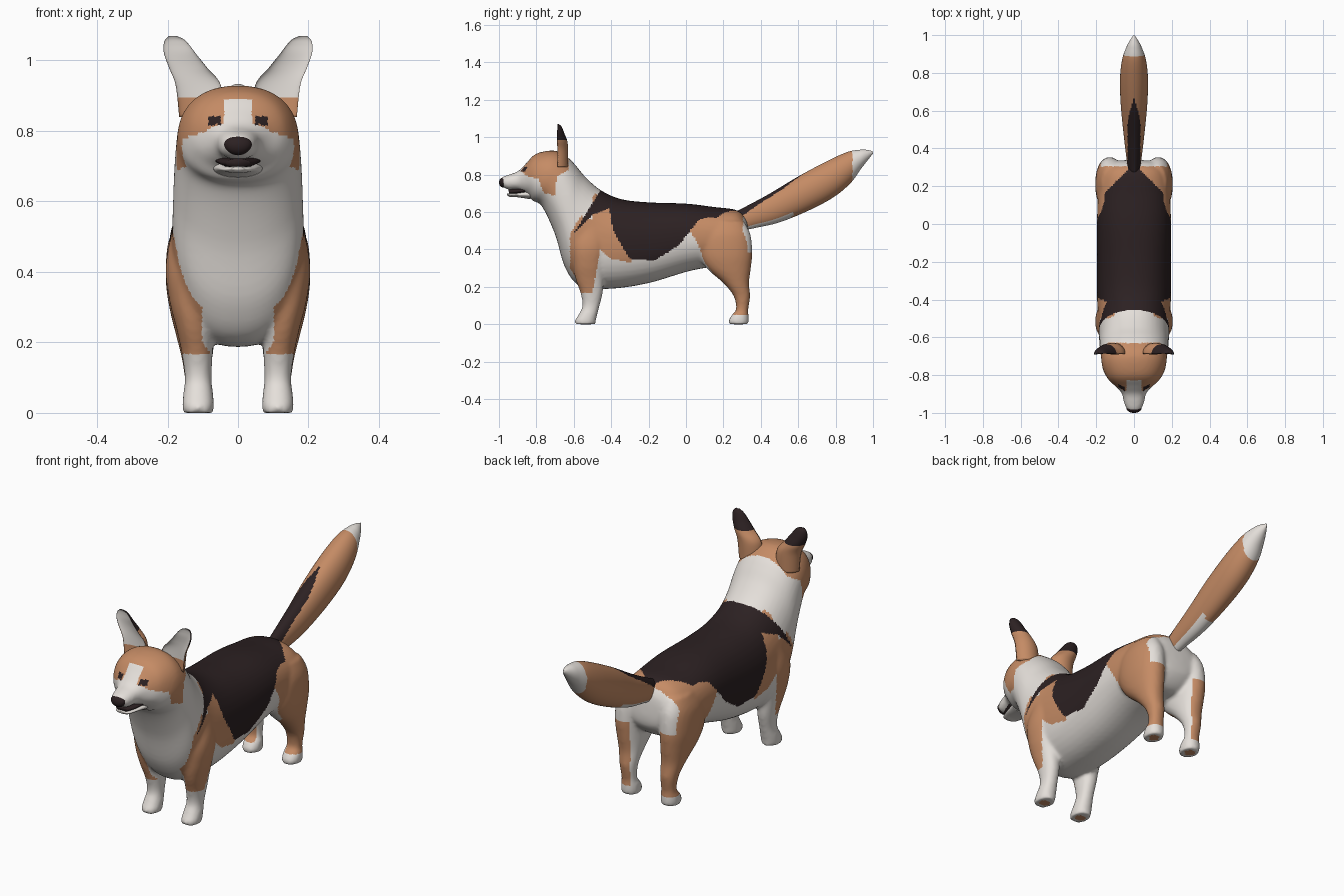
import bpy, bmesh, math
from mathutils import Vector

if "Cube" in bpy.data.objects:
    bpy.data.objects.remove(bpy.data.objects["Cube"])


def material(name, rgb):
    m = bpy.data.materials.new(name)
    m.diffuse_color = (*rgb, 1)
    m.use_nodes = True
    m.node_tree.nodes["Principled BSDF"].inputs["Base Color"].default_value = m.diffuse_color
    return m


MATS = [material("cream_white", (0.78, 0.74, 0.70)),
        material("tan_orange", (0.56, 0.26, 0.13)),
        material("dark_brown", (0.025, 0.015, 0.016))]
WHITE, TAN, DARK = 0, 1, 2


def lerp(table, t):
    """Piecewise linear lookup in a list of (t, value)."""
    if t <= table[0][0]:
        return table[0][1]
    for (a, u), (b, v) in zip(table, table[1:]):
        if t <= b:
            return u + (v - u) * (t - a) / (b - a)
    return table[-1][1]


def loft(bm, rings, seg=40, steps=6, power=2.0, front=1.0):
    """Skin rings (cx, y1, z1, y2, z2, half_width); each spans two y-z points."""
    R = [rings[0]] + list(rings) + [rings[-1]]
    dense = []
    for i in range(1, len(R) - 2):
        for k in range(steps):
            t = k / steps
            dense.append([0.5 * (2 * b + (c - a) * t + (2 * a - 5 * b + 4 * c - d) * t * t
                                 + (3 * b - a - 3 * c + d) * t ** 3)
                          for a, b, c, d in zip(*R[i - 1:i + 3])])
    dense.append(rings[-1])
    loops = []
    for cx, y1, z1, y2, z2, hw in dense:
        loop = []
        for j in range(seg):
            c, s = math.cos(math.tau * j / seg), math.sin(math.tau * j / seg)
            u = math.copysign(abs(c) ** (2 / power), c)
            v = math.copysign(abs(s) ** (2 / power), s)
            if v > 0:
                v *= front
            loop.append(bm.verts.new((cx + hw * u, (y1 + y2) / 2 + v * (y1 - y2) / 2,
                                      (z1 + z2) / 2 + v * (z1 - z2) / 2)))
        loops.append(loop)
    faces = [bm.faces.new((a[j], a[(j + 1) % seg], b[(j + 1) % seg], b[j]))
             for a, b in zip(loops, loops[1:]) for j in range(seg)]
    faces += [bm.faces.new(loops[0]), bm.faces.new(loops[-1])]
    bmesh.ops.recalc_face_normals(bm, faces=faces)


def finish(bm, name, rule, fuse=False):
    """Make the object, optionally fuse its shells, then colour faces by rule."""
    me = bpy.data.meshes.new(name)
    bm.to_mesh(me)
    bm.free()
    ob = bpy.data.objects.new(name, me)
    bpy.context.collection.objects.link(ob)
    if fuse:
        rm = ob.modifiers.new("fuse", 'REMESH')
        rm.mode, rm.voxel_size = 'VOXEL', 0.009
        sm = ob.modifiers.new("soften", 'SMOOTH')
        sm.factor, sm.iterations = 0.5, 8
        dg = bpy.context.evaluated_depsgraph_get()
        new = bpy.data.meshes.new_from_object(ob.evaluated_get(dg))
        ob.modifiers.clear()
        ob.data = me = new
        low = min(v.co.z for v in me.vertices)
        for v in me.vertices:
            v.co.z -= low
    me.materials.clear()
    for m in MATS:
        me.materials.append(m)
    for p in me.polygons:
        p.use_smooth = True
        p.material_index = rule(p.center, p.normal)
    me.update()
    return ob


# Coat pattern: outlines read as z against y (or x against z for the chest)
HEAD = [(-.88, .82), (-.855, .795), (-.79, .775), (-.76, .70), (-.70, .69), (-.69, .79), (-.62, .83)]
SADDLE = [(-.61, .47), (-.50, .585), (-.41, .62), (-.39, .50), (-.30, .35), (-.17, .34),
          (-.04, .42), (.07, .56), (.12, .57)]
SHOULDER = [(-.65, .17), (-.50, .17), (-.46, .40), (-.40, .35), (-.30, .33)]
CHEST = [(.17, .08), (.2, .10), (.3, .10), (.37, .14), (.42, .16), (.5, .175), (.6, .185)]
HAUNCH = [(.02, .50), (.06, .44), (.10, .33), (.20, .20), (.24, .05)]


def coat(c, n):
    x, y, z = abs(c.x), c.y, c.z
    if z < .012 and n.z < -.8:                                   # paw pads
        return TAN if math.hypot(x - .113, min(abs(y - .285), abs(y + .54))) < .025 else WHITE
    if z > .66 and y < -.63:                                     # face mask
        if y < -.78 and abs(x - .065) < .019 and abs(z - .83) < .012:
            return DARK                                          # eyes
        if y < -.885 or z < lerp(HEAD, y) or (x < .04 and z < .89 and y < -.76):
            return WHITE
        return TAN
    if (-.62 < y < .31 and z > lerp(SADDLE, y) and y > -.61 + (z - .47) * .62
            and (y < .1 or x < max(.03, .32 - y))):
        return DARK
    if y > .305 and z > .38 and x < .175:                        # rump patch
        return WHITE
    if -.62 < y < -.29 and z > lerp(SHOULDER, y):
        return TAN if x > (lerp(CHEST, z) if y < -.5 else .1) and y > -.61 + (z - .5) * .62 else WHITE
    if y > .02 and z > lerp(HAUNCH, y) and (x > .088 or z > .5):
        return TAN
    return WHITE


# Body: torso, neck and head in one skin, plus legs, fused together
bm = bmesh.new()
loft(bm, [(0, .335, .50, .34, .44, .03), (0, .32, .56, .33, .38, .12), (0, .27, .61, .27, .32, .175),
          (0, .15, .627, .17, .31, .19), (0, 0, .645, .02, .285, .196), (0, -.2, .652, -.2, .22, .196),
          (0, -.35, .67, -.40, .19, .196), (0, -.46, .72, -.56, .20, .19),
          (0, -.54, .79, -.645, .30, .186), (0, -.59, .85, -.70, .48, .182),
          (0, -.63, .89, -.77, .63, .175), (0, -.70, .928, -.82, .66, .166),
          (0, -.80, .912, -.845, .69, .135), (0, -.86, .855, -.875, .705, .088),
          (0, -.90, .817, -.90, .718, .064), (0, -.95, .799, -.95, .720, .052),
          (0, -.982, .787, -.977, .733, .038), (0, -.993, .775, -.990, .75, .022)], power=2.25)
FRONT_LEG = [(.55, -.58, -.42, .125, .055), (.42, -.61, -.42, .135, .07), (.32, -.605, -.435, .132, .063),
             (.24, -.59, -.44, .124, .051), (.17, -.565, -.445, .116, .044), (.10, -.553, -.462, .113, .038),
             (.05, -.575, -.475, .113, .043), (.02, -.594, -.482, .113, .045), (0, -.592, -.484, .113, .043)]
HIND_LEG = [(.55, .12, .31, .12, .05), (.48, .07, .345, .125, .074), (.38, .07, .354, .128, .077),
            (.30, .11, .347, .125, .07), (.22, .20, .337, .12, .056), (.15, .255, .343, .116, .043),
            (.08, .268, .333, .113, .037), (.05, .245, .334, .113, .043), (.02, .228, .335, .113, .045),
            (0, .231, .333, .113, .043)]
for side in (-1, 1):
    for leg in (FRONT_LEG, HIND_LEG):
        loft(bm, [(side * cx, yf, z, yb, z, hw) for z, yf, yb, cx, hw in leg], power=2.2)
finish(bm, "body", coat, fuse=True)


# Tail with dark stripe on top and pale tip
def tail_coat(c, n):
    if c.y > .89:
        return WHITE
    if n.z > .2 and abs(c.x) < min(.034, (.68 - c.y) * .25):
        return DARK
    return WHITE if n.z < -.55 and c.y < .57 else TAN


bm = bmesh.new()
loft(bm, [(0, .26, .60, .30, .50, .03), (0, .33, .635, .37, .515, .04), (0, .45, .70, .50, .545, .055),
          (0, .60, .79, .66, .61, .07), (0, .75, .87, .79, .68, .074), (0, .86, .92, .88, .755, .063),
          (0, .93, .933, .935, .83, .042), (0, .97, .932, .97, .875, .023),
          (0, .998, .925, .999, .912, .004)], seg=72, steps=12)
finish(bm, "tail", tail_coat)


# Ears: cupped crescents, pale inside, dark tips behind
def ear_coat(c, n):
    if n.y < -.25 and c.z > .9:
        return WHITE
    return DARK if c.z > .985 else TAN


EAR = [(.84, -.745, -.63, .105, .062), (.93, -.745, -.63, .113, .064), (.98, -.745, -.635, .142, .054),
       (1.02, -.73, -.65, .165, .045), (1.045, -.715, -.66, .175, .036), (1.06, -.705, -.668, .18, .026),
       (1.07, -.695, -.68, .185, .010)]
for side, label in ((-1, "right"), (1, "left")):
    bm = bmesh.new()
    loft(bm, [(side * cx, yf, z, yb, z, hw) for z, yf, yb, cx, hw in EAR], seg=48, steps=8, front=-.3)
    finish(bm, label + "_ear", ear_coat)

# Lower jaw and the dark open mouth above it
bm = bmesh.new()
loft(bm, [(0, -.84, .72, -.83, .668, .07), (0, -.87, .713, -.865, .674, .06), (0, -.91, .703, -.91, .68, .049),
          (0, -.945, .70, -.94, .681, .036), (0, -.958, .698, -.955, .688, .018)])
finish(bm, "lower_jaw", lambda c, n: WHITE)
bm = bmesh.new()
loft(bm, [(0, -.86, .732, -.86, .70, .064), (0, -.91, .726, -.91, .695, .05), (0, -.95, .722, -.945, .695, .033)])
finish(bm, "mouth", lambda c, n: DARK)

# Nose
bm = bmesh.new()
bmesh.ops.create_uvsphere(bm, u_segments=24, v_segments=14, radius=1)
for v in bm.verts:
    v.co = Vector((v.co.x * .039 * (1 + .15 * v.co.z), -.977 + v.co.y * .023, .758 + v.co.z * .027))
finish(bm, "nose", lambda c, n: DARK)
